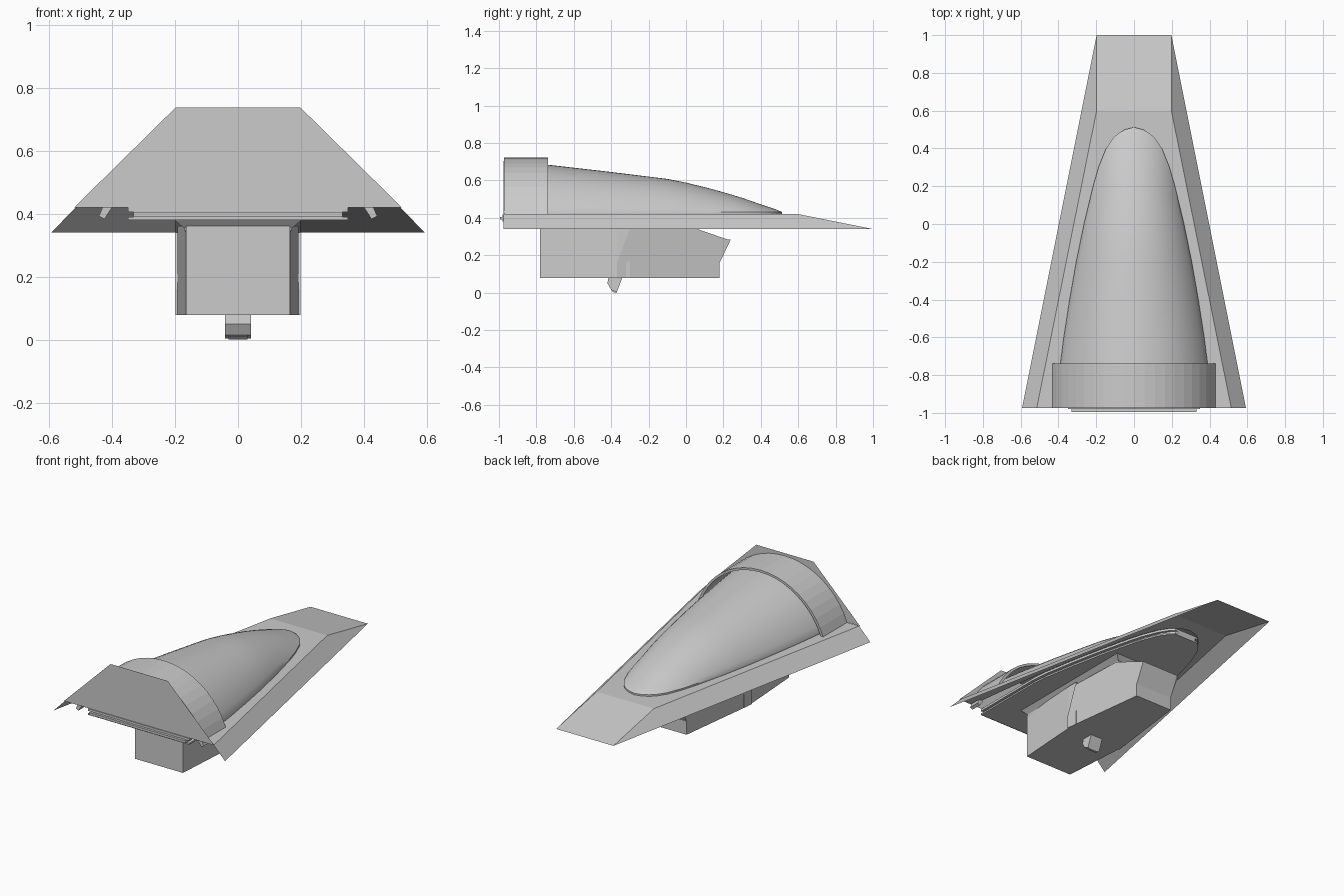
import bpy, bmesh, math

if "Cube" in bpy.data.objects:
    bpy.data.objects.remove(bpy.data.objects["Cube"])

def make(name, verts, faces, smooth=None, weld=True):
    me = bpy.data.meshes.new(name)
    me.from_pydata(verts, [], faces)
    bm = bmesh.new()
    bm.from_mesh(me)
    if weld:
        bmesh.ops.remove_doubles(bm, verts=bm.verts, dist=1e-4)
    bmesh.ops.recalc_face_normals(bm, faces=bm.faces)
    bm.to_mesh(me)
    bm.free()
    ob = bpy.data.objects.new(name, me)
    bpy.context.collection.objects.link(ob)
    if smooth:
        bpy.ops.object.select_all(action='DESELECT')
        ob.select_set(True)
        bpy.context.view_layer.objects.active = ob
        bpy.ops.object.shade_smooth_by_angle(angle=math.radians(smooth))
    return ob

def loft(name, rings, caps=True, closed=True, smooth=None):
    n = len(rings[0])
    verts = [p for r in rings for p in r]
    faces = []
    for i in range(len(rings) - 1):
        for j in range(n if closed else n - 1):
            k = (j + 1) % n
            faces.append((i*n + j, i*n + k, (i+1)*n + k, (i+1)*n + j))
    if caps:
        faces += [tuple(range(n)), tuple(range((len(rings)-1)*n, len(rings)*n))]
    return make(name, verts, faces, smooth)

def lerp(table, y):
    for (a, b), (c, d) in zip(table, table[1:]):
        if a <= y <= c:
            return b + (d - b) * (y - a) / (c - a)
    return table[-1][1] if y > table[-1][0] else table[0][1]

def arc(w, h, n):
    # circular arc of half width w and rise h
    w, h = max(w, 1e-5), max(h, 1e-5)
    r = (w*w + h*h) / (2*h)
    a = math.atan2(w, r - h)
    return [(r*math.sin(a*(2*i/n - 1)), r*math.cos(a*(2*i/n - 1)) - r + h) for i in range(n + 1)]

# Shared canopy outline (y, half width) and ridge height (y, z)
WIDTH = [(-.975, .42), (-.74, .39), (-.6, .372), (-.4, .341), (-.2, .306), (0, .265), (.2, .217),
         (.3, .188), (.4, .148), (.45, .115), (.48, .083), (.5, .048), (.512, 0)]
RIDGE = [(-.975, .705), (-.74, .684), (-.4, .645), (-.1, .608), (0, .588), (.1, .564), (.2, .537),
         (.3, .507), (.4, .472), (.48, .445), (.512, .432)]
YS = sorted({y for y, _ in WIDTH} | {-.5, -.3, -.1, .1, .25, .35})
edge = lambda y: .198 + (.6 - y) * (.515 - .198) / 1.575

# Canopy shell with a short vertical base
rings = []
for y in YS:
    w, z = lerp(WIDTH, y), lerp(RIDGE, y)
    rings.append([(-w, y, .42)] + [(x, y, .43 + h) for x, h in arc(w, z - .43, 24)] + [(w, y, .42)])
loft("canopy", rings, caps=False, closed=False, smooth=35)

# Hull deck around the canopy opening, plus sloped skirts and nose
verts, faces = [], []
def quad(*pts):
    faces.append(tuple(range(len(verts), len(verts) + len(pts))))
    verts.extend(pts)
for s in (-1, 1):
    for a, b in zip(YS, YS[1:]):
        p = [(s*lerp(WIDTH, a), a, .42), (s*edge(a), a, .42), (s*edge(b), b, .42)]
        if b < YS[-1]:
            p.append((s*lerp(WIDTH, b), b, .42))
        else:
            p.append((0, b, .42))
        quad(*p)
    quad((0, .512, .42), (s*edge(.512), .512, .42), (s*.198, .6, .42), (0, .6, .42))
    quad((s*.198, .6, .42), (s*.198, 1, .34), (s*.593, -.975, .34), (s*.515, -.975, .42))
quad((-.198, .6, .42), (.198, .6, .42), (.198, 1, .34), (-.198, 1, .34))
make("hull", verts, faces)

# Rear bulkhead plate
make("rear_plate", [(-.52, -.977, .42), (.52, -.977, .42), (.198, -.977, .737), (-.198, -.977, .737)],
     [(0, 1, 2, 3)])

# Faceted arch behind the canopy
outer, inner = arc(.432, .302, 20), arc(.415, .288, 20)
section = outer + inner[::-1]
loft("rear_arch", [[(x, y, .42 + z) for x, z in section] for y in (-.974, -.738)])

# Cockpit floor slab beneath the canopy opening
def floor_outline(inset, y0):
    ys = [y for y in YS if -.8 < y < .49]
    pts = [(min(.35, lerp(WIDTH, y)) - inset, y) for y in ys]
    pts = [(.35 - inset, y0)] + pts
    return pts + [(-x, y) for x, y in pts[::-1]]
for name, inset, y0, z0, z1 in (("floor_upper", 0, -.98, .405, .419), ("floor_middle", .018, -.995, .39, .405),
                                ("floor_lower", 0, -.98, .38, .39)):
    loft(name, [[(x, y, z) for x, y in floor_outline(inset, y0)] for z in (z0, z1)])

# Small slanted rear tabs
for s, side in ((-1, "left"), (1, "right")):
    prof = [(.40, .42), (.43, .42), (.442, .392), (.424, .383)]
    loft("rear_tab_" + side, [[(s*x, y, z) for x, z in prof] for y in (-.97, -.9)])

# Belly: tapered rear box, then front section with raked prow
def slab_side(w, pts):
    return [(w, y, z) for y, z in pts]
rear = [(.165, -.78), (.192, -.37), (.192, -.3), (-.192, -.3), (-.192, -.37), (-.165, -.78)]
loft("belly_rear", [[(x, y, z) for x, y in rear] for z in (.078, .36)])
prow = [(-.37, .078, .198), (-.37, .16, .198), (-.30, .34, .198), (.06, .34, .185),
        (.22, .285, .15), (.24, .285, .13), (.18, .16, .13), (.18, .078, .13)]
loft("belly_front", [[(s*w, y, z) for y, z, w in prof] for s, prof in ((-1, prow), (1, prow))])

# Flared collar joining belly to floor
loft("belly_collar", [[(sx*w, y, z) for sx, y in ((-1, a), (1, a), (1, b), (-1, b))]
                      for z, w, a, b in ((.335, .165, -.76, .06), (.355, .172, -.77, .06), (.39, .215, -.8, .1))])

# Small foot under the belly
foot = [(-.415, .08), (-.42, .05), (-.40, .015), (-.37, .003), (-.34, .08)]
loft("belly_foot", [slab_side(x, foot) for x in (-.042, .042)])
loft("belly_foot_pad", [slab_side(x, [(-.40, .012), (-.385, 0), (-.37, 0), (-.365, .02)]) for x in (-.03, .03)])
